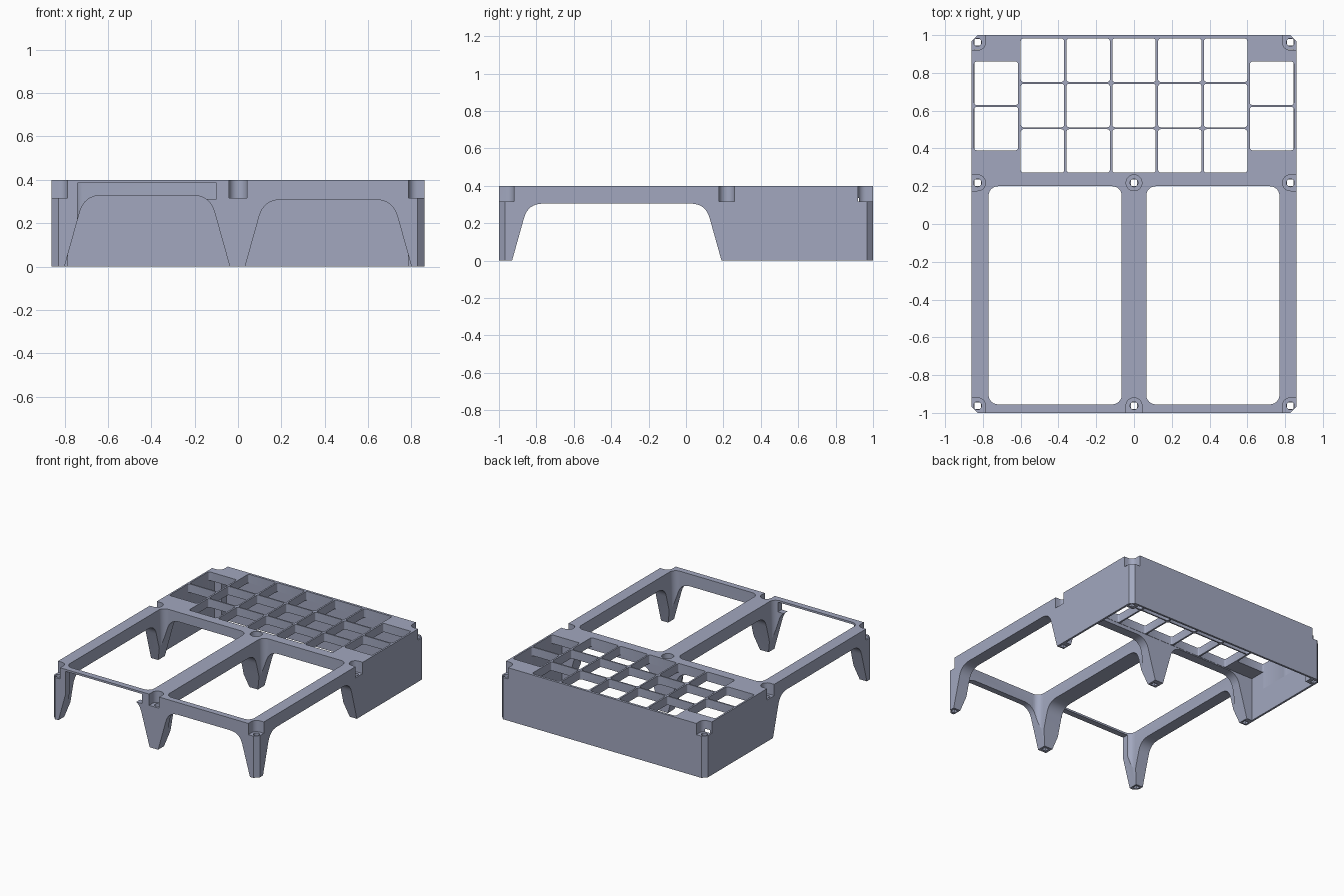
import bpy, bmesh, math
from mathutils import Vector

if "Cube" in bpy.data.objects:
    bpy.data.objects.remove(bpy.data.objects["Cube"])

grey = bpy.data.materials.new("blue_grey")
grey.diffuse_color = (0.36, 0.39, 0.52, 1)
grey.use_nodes = True
grey.node_tree.nodes["Principled BSDF"].inputs["Base Color"].default_value = grey.diffuse_color


def prism(name, pts, axis, lo, hi):
    """Extrude a 2D outline along an axis: z -> (x,y), y -> (x,z), x -> (y,z)."""
    place = {"z": lambda u, v, w: (u, v, w),
             "y": lambda u, v, w: (u, w, v),
             "x": lambda u, v, w: (w, u, v)}[axis]
    bm = bmesh.new()
    face = bm.faces.new([bm.verts.new(place(u, v, lo)) for u, v in pts])
    ext = bmesh.ops.extrude_face_region(bm, geom=[face])
    move = Vector(place(0, 0, hi - lo))
    bmesh.ops.translate(bm, vec=move, verts=[g for g in ext["geom"] if isinstance(g, bmesh.types.BMVert)])
    bmesh.ops.recalc_face_normals(bm, faces=bm.faces)
    me = bpy.data.meshes.new(name)
    bm.to_mesh(me)
    bm.free()
    ob = bpy.data.objects.new(name, me)
    bpy.context.collection.objects.link(ob)
    return ob


def round_rect(x0, x1, y0, y1, r, n=6):
    pts = []
    corners = [(x1 - r, y1 - r), (x0 + r, y1 - r), (x0 + r, y0 + r), (x1 - r, y0 + r)]
    for q, (cx, cy) in enumerate(corners):
        for i in range(n + 1):
            a = math.pi / 2 * (q + i / n)
            pts.append((cx + r * math.cos(a), cy + r * math.sin(a)))
    return pts


def rect(x0, x1, y0, y1):
    return [(x0, y0), (x1, y0), (x1, y1), (x0, y1)]


def circle(cx, cy, r, n=24):
    return [(cx + r * math.cos(math.tau * i / n), cy + r * math.sin(math.tau * i / n)) for i in range(n)]


def arch(a, b, top, slope=0.28, fillet=0.08):
    """Tapered opening with rounded upper corners, open at the floor."""
    def corner(base, d):
        c = Vector((base + d * slope * top, top))
        p = c - Vector((d * slope, 1)).normalized() * fillet
        q = c + Vector((d * fillet, 0))
        return [tuple(p * (1 - t) ** 2 + c * 2 * t * (1 - t) + q * t * t) for t in [i / 8 for i in range(9)]]
    low = 0.05
    return ([(a - slope * low, -low)] + corner(a, 1) + corner(b, -1)[::-1] + [(b + slope * low, -low)])


# Main body with chamfered outer corners
X, Y, C = 0.86, 1.0, 0.032
body = prism("tray_frame", [(X - C, -Y), (X, C - Y), (X, Y - C), (X - C, Y),
                            (C - X, Y), (-X, Y - C), (-X, C - Y), (C - X, -Y)], "z", 0, 0.4)


def cut(pts, axis, lo, hi):
    tool = prism("cutter", pts, axis, lo, hi)
    mod = body.modifiers.new("cut", "BOOLEAN")
    mod.operation, mod.solver, mod.object = "DIFFERENCE", "EXACT", tool
    dg = bpy.context.evaluated_depsgraph_get()
    dg.update()
    me = bpy.data.meshes.new_from_object(body.evaluated_get(dg))
    body.modifiers.clear()
    body.data = me
    bpy.data.objects.remove(tool)


# Rear cavity under the grid, leaving posts in the back corners
cut([(-0.845, 0.27), (0.845, 0.27), (0.845, 0.925), (0.785, 0.925), (0.785, 0.985),
     (-0.785, 0.985), (-0.785, 0.925), (-0.845, 0.925)], "z", -0.1, 0.335)

# Two large front openings
cut(round_rect(-0.77, -0.065, -0.955, 0.2, 0.05), "z", -0.1, 0.5)
cut(round_rect(0.065, 0.77, -0.955, 0.2, 0.05), "z", -0.1, 0.5)

# Arches through the side rails, then through the front and middle rails
cut(arch(-0.93, 0.19, 0.305), "x", -1.1, 1.1)
cut(arch(0.033, 0.80, 0.308), "y", -1.2, 0.6)
cut(arch(-0.80, -0.038, 0.328), "y", -1.2, 0.6)

# Slot in the left front rail
cut([(-0.74, 0.2), (-0.4, 0.2), (-0.4, 0.312), (-0.10, 0.312), (-0.10, 0.385), (-0.74, 0.385)],
    "y", -1.2, -0.9)

# Compartment grid: five by three, plus two cells at each side
for i in range(5):
    for j in range(3):
        cx, cy = (i - 2) * 0.2425, 0.387 + j * 0.24
        cut(round_rect(cx - 0.115, cx + 0.115, cy - 0.115, cy + 0.115, 0.014, 3), "z", 0.2, 0.5)
for s in (-1, 1):
    for cy in (0.505, 0.745):
        cx = s * 0.73
        cut(round_rect(cx - 0.117, cx + 0.117, cy - 0.115, cy + 0.115, 0.014, 3), "z", 0.2, 0.5)

# Screw seats, open towards the outer edges, with through holes and square leg sockets
R = 0.042
for sx in (-1, 0, 1):
    for sy, cy in ((-1, -0.962), (0, 0.218), (1, 0.962)):
        if sx == 0 and sy == 1:
            continue
        cx = sx * 0.828
        cut(round_rect(cx - (0.3 if sx < 0 else R), cx + (0.3 if sx > 0 else R),
                       cy - (0.3 if sy < 0 else R), cy + (0.3 if sy > 0 else R), R - 0.0005),
            "z", 0.315, 0.5)
        cut(circle(cx, cy, 0.021), "z", 0.2, 0.5)
        h = 0.017
        cut(rect(cx - h, cx + h, cy - h, cy + h), "z", -0.1, 0.25)

# Finish
body.data.materials.clear()
body.data.materials.append(grey)
for p in body.data.polygons:
    p.material_index = 0
bpy.ops.object.select_all(action="DESELECT")
body.select_set(True)
bpy.context.view_layer.objects.active = body
bpy.ops.object.shade_smooth_by_angle(angle=math.radians(20))
